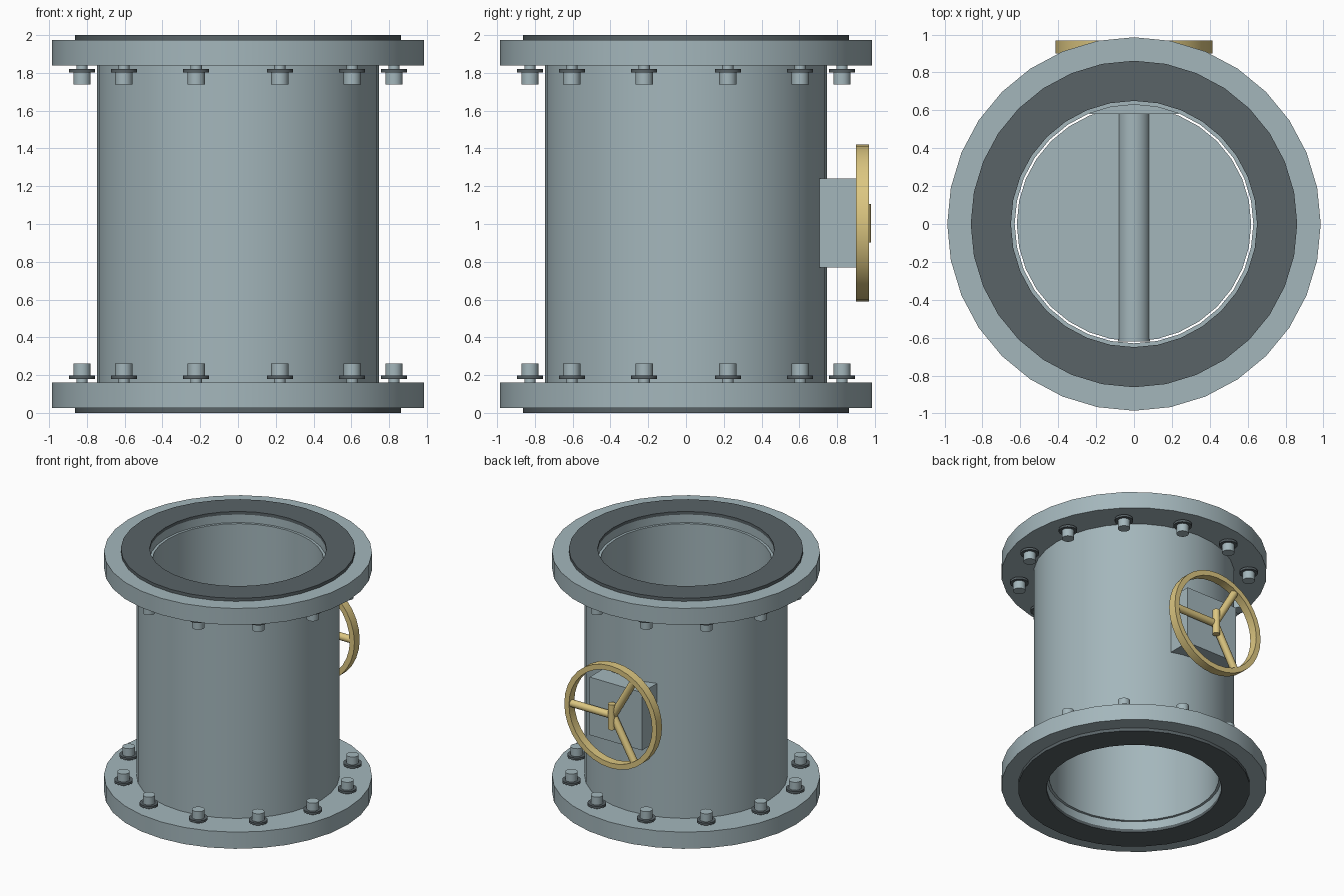
import bpy, bmesh, math
from mathutils import Matrix, Vector

cube = bpy.data.objects.get("Cube")
if cube:
    bpy.data.objects.remove(cube, do_unlink=True)


def material(name, rgb):
    m = bpy.data.materials.new(name)
    m.use_nodes = True
    m.diffuse_color = (*rgb, 1)
    m.node_tree.nodes["Principled BSDF"].inputs["Base Color"].default_value = (*rgb, 1)
    return m


STEEL = material("blue_grey_steel", (0.37, 0.47, 0.5))
RUBBER = material("dark_rubber", (0.1, 0.125, 0.135))
BRASS = material("pale_brass", (0.72, 0.57, 0.22))

MID = 1.005          # height of the valve axis
WHEEL_Y = 0.934      # centre plane of the handwheel
SIDES = 32


def finish(name, bm, mat, smooth=True):
    bmesh.ops.recalc_face_normals(bm, faces=bm.faces)
    mesh = bpy.data.meshes.new(name)
    bm.to_mesh(mesh)
    bm.free()
    mesh.materials.append(mat)
    obj = bpy.data.objects.new(name, mesh)
    bpy.context.collection.objects.link(obj)
    if smooth:
        bpy.ops.object.select_all(action='DESELECT')
        obj.select_set(True)
        bpy.context.view_layer.objects.active = obj
        bpy.ops.object.shade_smooth_by_angle(angle=math.radians(35))
    return obj


def ring(name, inner, outer, low, high, mat, matrix=Matrix()):
    """Rectangular section revolved around z, then placed by matrix."""
    bm = bmesh.new()
    section = ((inner, low), (outer, low), (outer, high), (inner, high))
    loops = []
    for i in range(SIDES):
        a = math.tau * i / SIDES
        loops.append([bm.verts.new((r * math.cos(a), r * math.sin(a), z)) for r, z in section])
    for i, loop in enumerate(loops):
        nxt = loops[(i + 1) % SIDES]
        for k in range(4):
            j = (k + 1) % 4
            bm.faces.new((loop[k], nxt[k], nxt[j], loop[j]))
    bm.transform(matrix)
    return finish(name, bm, mat)


def rod(name, start, end, radius, mat, sides=SIDES):
    """Capped cylinder between two points."""
    start, end = Vector(start), Vector(end)
    axis = end - start
    bm = bmesh.new()
    bmesh.ops.create_cone(bm, cap_ends=True, segments=sides, radius1=radius,
                          radius2=radius, depth=axis.length)
    turn = axis.to_track_quat('Z', 'Y').to_matrix().to_4x4()
    bm.transform(Matrix.Translation((start + end) / 2) @ turn)
    return finish(name, bm, mat)


# Pipe body, with its ends seated inside the flanges
ring("pipe_body", 0.63, 0.747, 0.09, 1.91, STEEL)

# Flanges, gaskets and bolts, mirrored top to bottom
for end in ("bottom", "top"):
    def h(z):
        return z if end == "bottom" else 2 - z

    ring(f"{end}_flange", 0.65, 0.986, h(0.025), h(0.16), STEEL)
    ring(f"{end}_gasket", 0.65, 0.862, h(0), h(0.025), RUBBER)
    for i in range(12):
        a = math.radians(15 + 30 * i)
        x, y = 0.855 * math.cos(a), 0.855 * math.sin(a)
        for part, r, low, high, mat in (("stud", 0.03, 0.12, 0.19, STEEL),
                                        ("washer", 0.069, 0.18, 0.198, RUBBER),
                                        ("bolt_head", 0.046, 0.198, 0.262, STEEL)):
            rod(f"{end}_{part}_{i + 1}", (x, y, h(low)), (x, y, h(high)), r, mat, 16)

# Closed valve disc and its shaft across the bore
rod("valve_disc", (0, 0, MID - 0.03), (0, 0, MID + 0.03), 0.619, STEEL)
rod("valve_shaft", (0, -0.62, MID), (0, 0.6, MID), 0.085, STEEL)

# Gearbox through the rear wall
bm = bmesh.new()
bmesh.ops.create_cube(bm, size=1)
bm.transform(Matrix.Translation((0, 0.74, MID)) @ Matrix.Diagonal((0.47, 0.32, 0.47, 1)))
finish("gearbox", bm, STEEL, smooth=False)

# Handwheel rim, three spokes and upright hub bar
upright = Matrix.Translation((0, WHEEL_Y, MID)) @ Matrix.Rotation(math.pi / 2, 4, 'X')
ring("handwheel_rim", 0.373, 0.415, -0.034, 0.034, BRASS, upright)
for i in range(3):
    a = math.tau * i / 3
    tip = (0.385 * math.cos(a), WHEEL_Y, MID + 0.385 * math.sin(a))
    rod(f"handwheel_spoke_{i + 1}", (0, WHEEL_Y, MID), tip, 0.029, BRASS, 16)
rod("handwheel_hub", (0, 0.951, MID - 0.102), (0, 0.951, MID + 0.102), 0.028, BRASS, 16)
